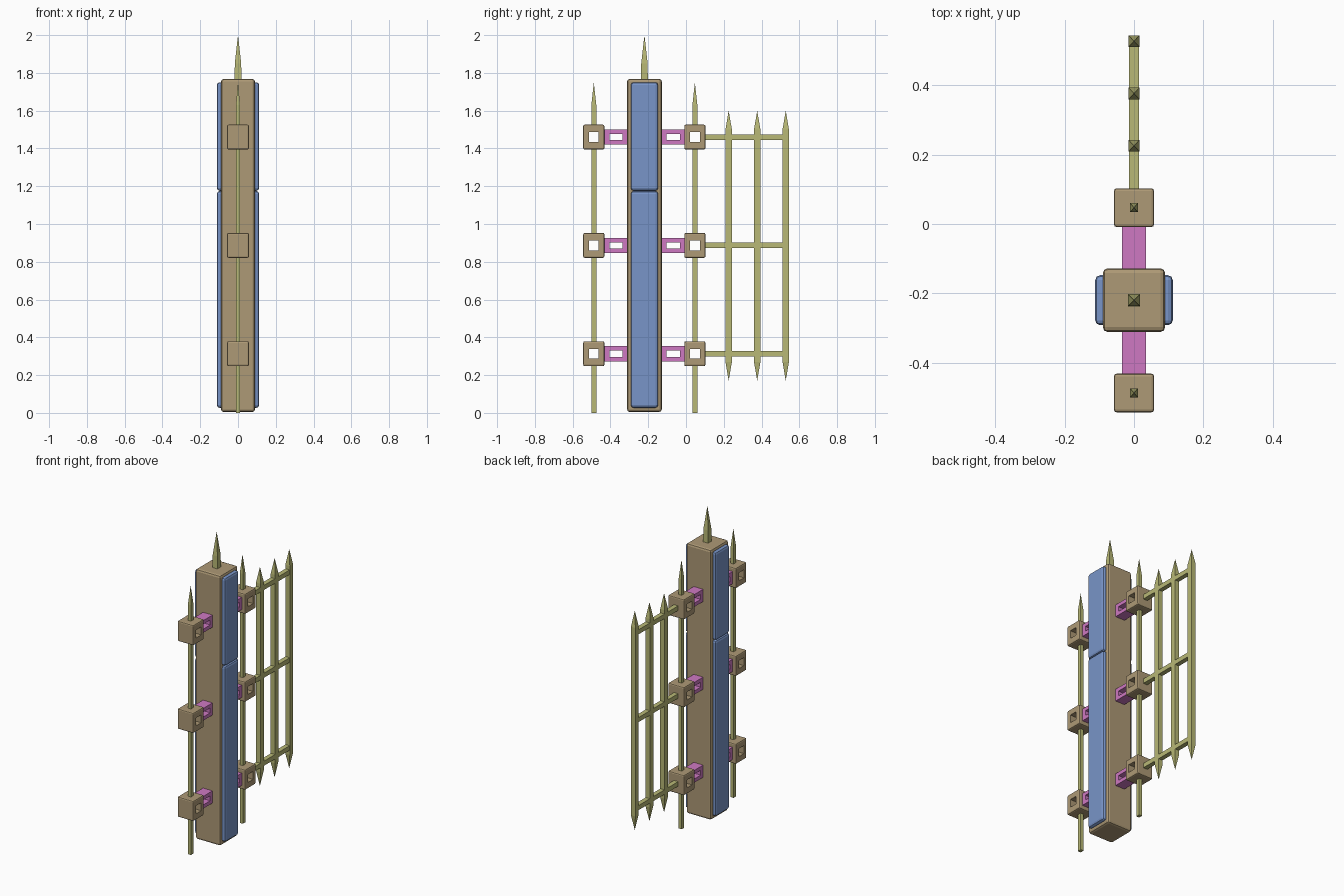
import bpy, bmesh
from mathutils import Matrix, Vector

cube = bpy.data.objects.get("Cube")
if cube:
    bpy.data.objects.remove(cube, do_unlink=True)


def material(name, rgb):
    m = bpy.data.materials.new(name)
    m.use_nodes = True
    m.diffuse_color = (*rgb, 1)
    m.node_tree.nodes["Principled BSDF"].inputs["Base Color"].default_value = (*rgb, 1)
    return m


TAN = material("tan stone", (0.42, 0.32, 0.18))
BLUE = material("blue panel", (0.19, 0.30, 0.58))
PINK = material("pink bracket", (0.62, 0.19, 0.54))
OLIVE = material("olive metal", (0.48, 0.48, 0.18))


def finish(name, bm, mat):
    bmesh.ops.recalc_face_normals(bm, faces=bm.faces)
    mesh = bpy.data.meshes.new(name)
    bm.to_mesh(mesh)
    bm.free()
    mesh.materials.append(mat)
    ob = bpy.data.objects.new(name, mesh)
    bpy.context.collection.objects.link(ob)
    return ob


def box(name, lo, hi, mat, bevel=0, hole=None):
    """Box between two corners, optionally bevelled and pierced along x."""
    lo, hi = Vector(lo), Vector(hi)
    mid = (lo + hi) / 2
    bm = bmesh.new()
    bmesh.ops.create_cube(bm, size=1, matrix=Matrix.Translation(mid) @ Matrix.Diagonal((*(hi - lo), 1)))
    if bevel:
        bmesh.ops.bevel(bm, geom=bm.edges[:], offset=bevel, segments=2, profile=0.5, affect='EDGES')
    if hole:
        bm.normal_update()
        sides = sorted((f for f in bm.faces if abs(f.normal.x) > 0.99),
                       key=lambda f: f.calc_area())[-2:]
        bmesh.ops.inset_individual(bm, faces=sides, thickness=0.005)
        rims = []
        for f in sides:
            for v in f.verts:
                v.co.y = mid.y + (hole[0] if v.co.y > mid.y else -hole[0])
                v.co.z = mid.z + (hole[1] if v.co.z > mid.z else -hole[1])
            rims += f.edges[:]
        bmesh.ops.delete(bm, geom=sides, context='FACES_ONLY')
        bmesh.ops.bridge_loops(bm, edges=rims)
    return finish(name, bm, mat)


def bar(name, y, rings, mat):
    """Upright rectangular bar; rings are (z, half x, half y), zero meaning a point."""
    bm = bmesh.new()
    loops = []
    for z, hx, hy in rings:
        if hx == 0:
            loops.append([bm.verts.new((0, y, z))] * 4)
        else:
            loops.append([bm.verts.new((sx * hx, y + sy * hy, z))
                          for sx, sy in ((-1, -1), (1, -1), (1, 1), (-1, 1))])
    for a, b in zip(loops, loops[1:]):
        for i in range(4):
            j = (i + 1) % 4
            bm.faces.new(list(dict.fromkeys((a[i], a[j], b[j], b[i]))))
    for end in (loops[0], loops[-1]):
        if len(set(end)) == 4:
            bm.faces.new(end)
    return finish(name, bm, mat)


POST_Y = -0.22
LEVELS = (0.313, 0.887, 1.46)

# Central post with side panels and a spike
box("post", (-0.09, POST_Y - 0.092, 0.005), (0.09, POST_Y + 0.092, 1.768), TAN, 0.014)
for side, s in (("left", 1), ("right", -1)):
    for part, z0, z1 in (("lower", 0.027, 1.174), ("upper", 1.176, 1.75)):
        x0, x1 = sorted((s * 0.07, s * 0.112))
        box(f"{side}_{part}_panel", (x0, POST_Y - 0.072, z0), (x1, POST_Y + 0.072, z1), BLUE, 0.014)
bar("post_spike", POST_Y, [(1.75, 0.018, 0.018), (1.85, 0.017, 0.017), (2, 0, 0)], OLIVE)

# Poles in front of and behind the post, broken by pierced clamps
for where, y, bracket_y in (("front", -0.488, -0.37), ("back", 0.047, -0.068)):
    cuts = [0] + [z + d for z in LEVELS for d in (-0.05, 0.05)]
    for n, (z0, z1) in enumerate(zip(cuts[0:6:2], cuts[1:6:2])):
        bar(f"{where}_pole_{n + 1}", y, [(z0, 0.011, 0.013), (z1, 0.011, 0.013)], OLIVE)
    bar(f"{where}_pole_tip", y,
        [(cuts[-1], 0.011, 0.013), (1.63, 0.011, 0.013), (1.75, 0, 0)], OLIVE)
    for n, z in enumerate(LEVELS):
        box(f"{where}_clamp_{n + 1}", (-0.058, y - 0.056, z - 0.066),
            (0.058, y + 0.056, z + 0.066), TAN, 0.008, (0.026, 0.026))
        box(f"{where}_bracket_{n + 1}", (-0.034, bracket_y - 0.065, z - 0.04),
            (0.034, bracket_y + 0.065, z + 0.04), PINK, 0, (0.035, 0.016))

# Fence section: rails and double pointed pickets
for n, z in enumerate(LEVELS):
    box(f"rail_{n + 1}", (-0.015, 0.095, z - 0.015), (0.015, 0.53, z + 0.015), OLIVE)
for n, y in enumerate((0.226, 0.377, 0.528)):
    bar(f"picket_{n + 1}", y, [(0.17, 0, 0), (0.27, 0.016, 0.017),
                               (1.5, 0.016, 0.017), (1.6, 0, 0)], OLIVE)
